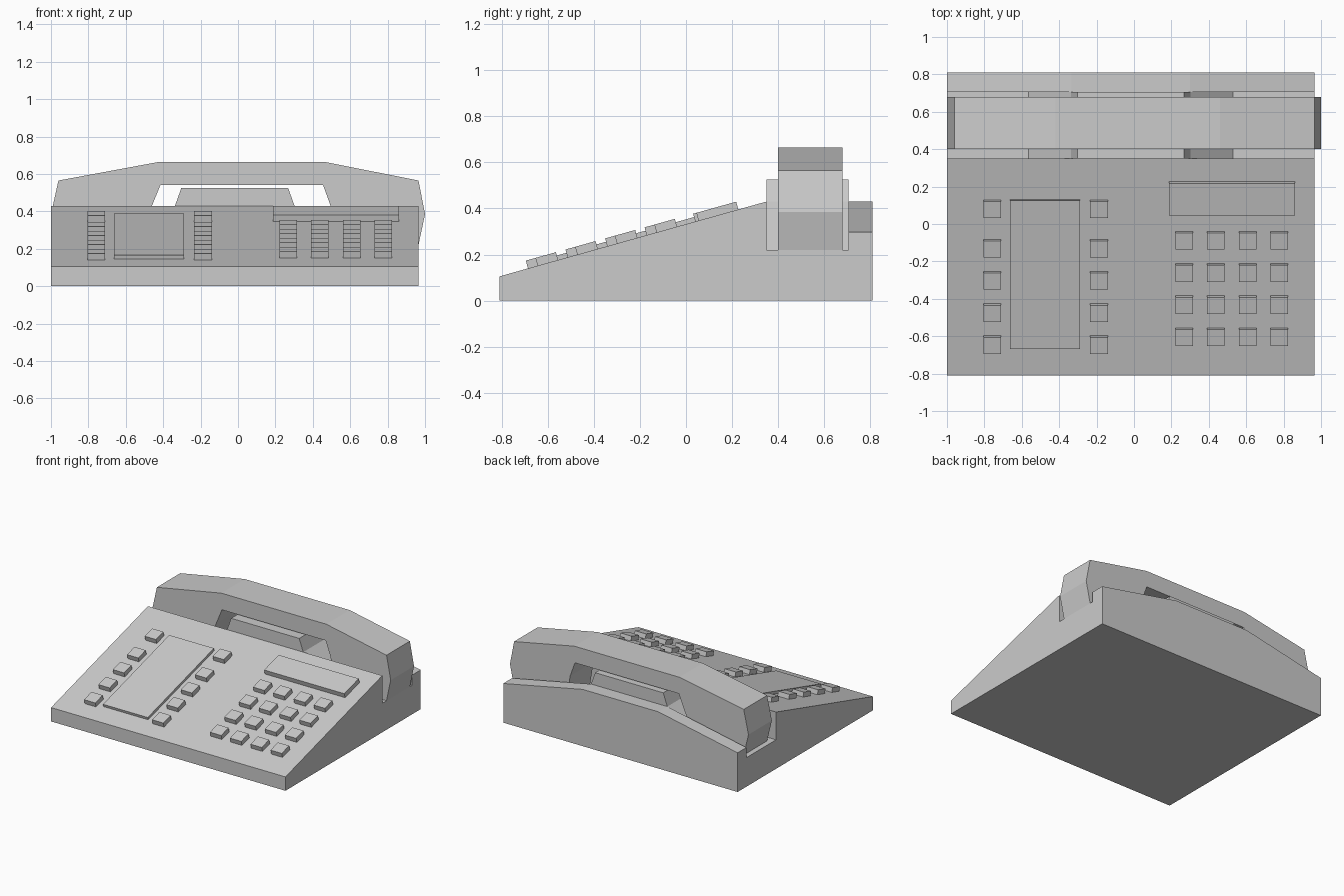
import bpy, bmesh, math
from mathutils import Vector, Matrix

if "Cube" in bpy.data.objects:
    bpy.data.objects.remove(bpy.data.objects["Cube"])

ANGLE = math.atan2(0.325, 1.16)      # tilt of the key deck


def prism(name, pts, a, b, axis):
    """Extrude a profile: axis 'x' takes (y, z) points, axis 'y' takes (x, z) points."""
    bm = bmesh.new()
    place = (lambda p, d: (d, p[0], p[1])) if axis == 'x' else (lambda p, d: (p[0], d, p[1]))
    face = bm.faces.new([bm.verts.new(place(p, a)) for p in pts])
    ext = bmesh.ops.extrude_face_region(bm, geom=[face])
    move = Vector((b - a, 0, 0)) if axis == 'x' else Vector((0, b - a, 0))
    bmesh.ops.translate(bm, vec=move, verts=[v for v in ext['geom'] if isinstance(v, bmesh.types.BMVert)])
    bmesh.ops.recalc_face_normals(bm, faces=bm.faces)
    return finish(name, bm)


def finish(name, bm):
    me = bpy.data.meshes.new(name)
    bm.to_mesh(me)
    bm.free()
    ob = bpy.data.objects.new(name, me)
    bpy.context.collection.objects.link(ob)
    return ob


def deck_box(name, x0, x1, y0, y1, t):
    """Box lying on the sloped deck; extents are as seen from the top."""
    s, c = math.sin(ANGLE), math.cos(ANGLE)
    y = (y0 + y1) / 2 + s * t / 2
    z = 0.105 + (y + 0.81) * math.tan(ANGLE)
    length = (y1 - y0 - t * s) / c
    bm = bmesh.new()
    bmesh.ops.create_cube(bm, size=1)
    bmesh.ops.scale(bm, vec=(x1 - x0, length, t), verts=bm.verts)
    bmesh.ops.translate(bm, vec=(0, 0, t / 2), verts=bm.verts)
    ob = finish(name, bm)
    ob.matrix_world = Matrix.Translation(((x0 + x1) / 2, y, z)) @ Matrix.Rotation(ANGLE, 4, 'X')
    return ob


# Body: sloped deck, cradle trough and back ledge joined together
L, R = -1.0, 0.965
body = prism("body", [(-0.81, 0), (-0.81, 0.105), (0.35, 0.43), (0.35, 0)], L, R, 'x')
cradle = prism("cradle", [(L, 0), (L, 0.22), (-0.565, 0.22), (-0.337, 0.43), (-0.303, 0.525),
                          (0.268, 0.525), (0.302, 0.43), (0.53, 0.22), (R, 0.22), (R, 0)], 0.35, 0.705, 'y')
ledge = prism("back_ledge", [(L, 0), (L, 0.297), (-0.335, 0.43), (0.30, 0.43), (R, 0.297), (R, 0)],
              0.705, 0.81, 'y')
for part in (cradle, ledge):
    mod = body.modifiers.new("join", 'BOOLEAN')
    mod.operation, mod.solver, mod.object = 'UNION', 'EXACT', part
    bpy.context.view_layer.objects.active = body
    bpy.ops.object.modifier_apply(modifier=mod.name)
    bpy.data.objects.remove(part)

# Handset
prism("handset", [(-0.42, 0.665), (0.46, 0.665), (0.965, 0.565), (1.0, 0.385), (0.965, 0.22),
                  (0.53, 0.22), (0.495, 0.43), (0.455, 0.54), (-0.415, 0.54), (-0.46, 0.43),
                  (-0.56, 0.22), (-0.96, 0.22), (-1.0, 0.385), (-0.96, 0.565)], 0.40, 0.68, 'y')

# Index panel and display
deck_box("index_panel", -0.664, -0.289, -0.668, 0.13, 0.02)
deck_box("display", 0.188, 0.86, 0.045, 0.227, 0.035)

# Number pad and memory keys
W = 0.047
for cx in (0.269, 0.437, 0.609, 0.777):
    for i in range(4):
        cy = -0.088 - 0.172 * i
        deck_box("number_key", cx - W, cx + W, cy - 0.049, cy + 0.049, 0.035)
for cx in (-0.757, -0.187):
    for cy in (0.08, -0.131, -0.302, -0.474, -0.646):
        deck_box("memory_key", cx - W, cx + W, cy - 0.049, cy + 0.049, 0.035)
